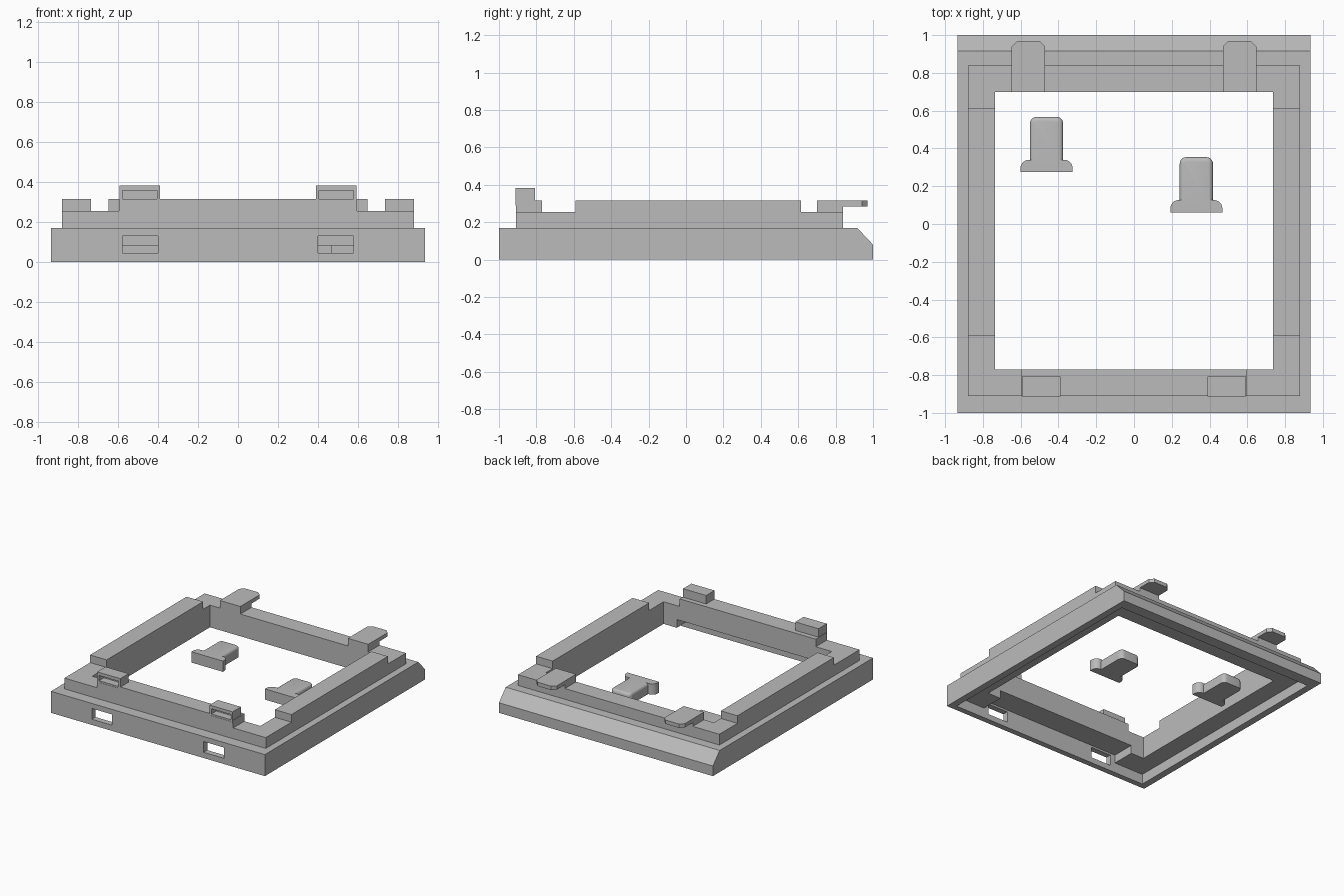
import bpy
import bmesh

cube = bpy.data.objects.get("Cube")
if cube:
    bpy.data.objects.remove(cube, do_unlink=True)

GREY = (0.5, 0.5, 0.5, 1.0)
grey = bpy.data.materials.new("plain grey")
grey.use_nodes = True
grey.diffuse_color = GREY
grey.node_tree.nodes["Principled BSDF"].inputs["Base Color"].default_value = GREY


def prism(name, outline, low, high, axis="z"):
    """Extrude a closed outline along z (points x, y) or along x (points y, z)."""
    def place(p, h):
        return (p[0], p[1], h) if axis == "z" else (h, p[0], p[1])
    bm = bmesh.new()
    face = bm.faces.new([bm.verts.new(place(p, low)) for p in outline])
    grown = bmesh.ops.extrude_face_region(bm, geom=[face])
    shift = place((0, 0), high - low)
    top = [g for g in grown["geom"] if isinstance(g, bmesh.types.BMVert)]
    bmesh.ops.translate(bm, verts=top, vec=shift)
    bmesh.ops.recalc_face_normals(bm, faces=bm.faces)
    mesh = bpy.data.meshes.new(name)
    bm.to_mesh(mesh)
    bm.free()
    mesh.materials.append(grey)
    obj = bpy.data.objects.new(name, mesh)
    bpy.context.collection.objects.link(obj)
    return obj


def box(name, x, y, z):
    outline = [(x[0], y[0]), (x[1], y[0]), (x[1], y[1]), (x[0], y[1])]
    return prism(name, outline, z[0], z[1])


def combine(obj, tool, operation):
    """Apply a boolean and throw the tool away."""
    mod = obj.modifiers.new("boolean", "BOOLEAN")
    mod.operation = operation
    mod.solver = "EXACT"
    mod.object = tool
    bpy.context.view_layer.objects.active = obj
    bpy.ops.object.modifier_apply(modifier=mod.name)
    bpy.data.objects.remove(tool, do_unlink=True)


def cut(obj, x, y, z):
    combine(obj, box("cutter", x, y, z), "DIFFERENCE")


# Base frame: sloped back edge, raised step, central opening
side = [(-1, 0), (1, 0), (1, 0.08), (0.915, 0.17), (-1, 0.17)]
frame = prism("base_frame", side, -0.935, 0.935, axis="x")
combine(frame, box("step", (-0.88, 0.88), (-0.91, 0.84), (0.1, 0.255)), "UNION")
cut(frame, (-0.735, 0.735), (-0.77, 0.70), (-0.1, 0.5))

# Hollow underside, taller pocket behind the front wall, latch slots
cut(frame, (-0.88, 0.88), (-0.955, 0.91), (-0.1, 0.08))
cut(frame, (-0.62, 0.62), (-0.955, -0.7), (-0.05, 0.145))
for s in (-1, 1):
    cut(frame, sorted((s * 0.4, s * 0.578)), (-1.1, -0.94), (0.045, 0.13))

# Raised rails along the sides and the front
for s, word in ((1, "left"), (-1, "right")):
    box(word + "_rail", sorted((s * 0.735, s * 0.88)), (-0.59, 0.615), (0.255, 0.315))
box("front_rail", (-0.595, 0.595), (-0.91, -0.77), (0.255, 0.315))

for s, word in ((1, "left"), (-1, "right")):
    # Front post with a pocket in its face
    post = box(word + "_front_post", sorted((s * 0.39, s * 0.592)), (-0.912, -0.808),
               (0.29, 0.382))
    cut(post, sorted((s * 0.405, s * 0.578)), (-1, -0.85), (0.302, 0.357))

    # Back tab: a foot on the frame and a tongue with clipped corners
    a, b = sorted((s * 0.47, s * 0.648))
    c = 0.03
    box(word + "_tab_foot", (a, b), (0.70, 0.84), (0.255, 0.285))
    tongue = [(a, 0.70), (b, 0.70), (b, 0.97 - c), (b - c, 0.97),
              (a + c, 0.97), (a, 0.97 - c)]
    prism(word + "_tab_tongue", tongue, 0.285, 0.315)


def bevel(obj, width, segments, rule):
    """Round the edges whose two end points satisfy the rule."""
    bm = bmesh.new()
    bm.from_mesh(obj.data)
    edges = [e for e in bm.edges if rule(e.verts[0].co, e.verts[1].co)]
    bmesh.ops.bevel(bm, geom=edges, offset=width, segments=segments,
                    profile=0.5, affect="EDGES")
    bm.to_mesh(obj.data)
    bm.free()


# Loose clips: a rounded stem on a flange with rounded shoulders
def clip(name, x, y):
    height = 0.085
    flange = box(name, (x - 0.138, x + 0.138), (y, y + 0.065), (0, height))
    bevel(flange, 0.045, 6, lambda p, q: abs(p.z - q.z) > 0.01 and p.y > y + 0.03)
    stem = box("stem", (x - 0.088, x + 0.088), (y + 0.03, y + 0.292), (0, height))
    bevel(stem, 0.035, 6, lambda p, q: abs(p.z - q.z) > 0.01 and p.y > y + 0.1)
    bevel(stem, 0.022, 4, lambda p, q: min(p.z, q.z) > height - 0.001
          and max(p.y, q.y) > y + 0.1)
    combine(flange, stem, "UNION")
    bpy.ops.object.select_all(action="DESELECT")
    flange.select_set(True)
    bpy.context.view_layer.objects.active = flange
    bpy.ops.object.shade_smooth_by_angle(angle=0.6)


clip("right_loose_clip", -0.463, 0.275)
clip("left_loose_clip", 0.33, 0.062)
